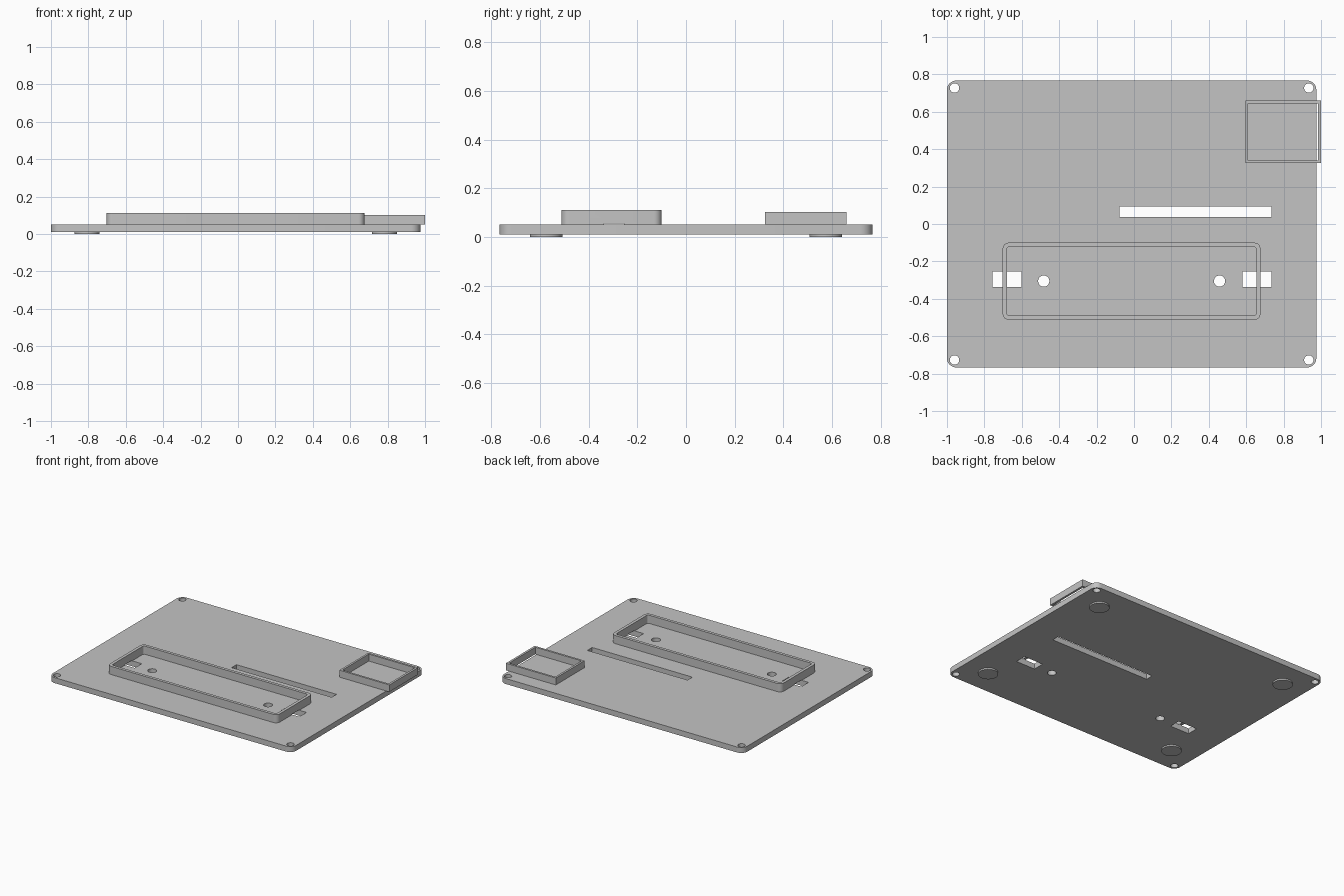
import bpy, bmesh, math

cube = bpy.data.objects.get("Cube")
if cube:
    bpy.data.objects.remove(cube, do_unlink=True)

grey = bpy.data.materials.new("plain grey")
grey.use_nodes = True
colour = (0.55, 0.55, 0.55, 1)
grey.diffuse_color = colour
grey.node_tree.nodes["Principled BSDF"].inputs["Base Color"].default_value = colour

PLATE_BOTTOM, PLATE_TOP = 0.011, 0.051
MID_X = -0.0125


def prism(name, x, y, z, r=0, steps=8):
    """Upright block over ranges x, y, z with corners rounded by r."""
    if r:
        corners = [(x[1] - r, y[1] - r), (x[0] + r, y[1] - r),
                   (x[0] + r, y[0] + r), (x[1] - r, y[0] + r)]
        outline = []
        for i, (cx, cy) in enumerate(corners):
            for s in range(steps + 1):
                a = math.pi / 2 * (i + s / steps)
                outline.append((cx + r * math.cos(a), cy + r * math.sin(a)))
    else:
        outline = [(x[0], y[0]), (x[1], y[0]), (x[1], y[1]), (x[0], y[1])]
    bm = bmesh.new()
    base = bm.faces.new([bm.verts.new((px, py, z[0])) for px, py in outline])
    new = bmesh.ops.extrude_face_region(bm, geom=[base])["geom"]
    verts = [v for v in new if isinstance(v, bmesh.types.BMVert)]
    bmesh.ops.translate(bm, verts=verts, vec=(0, 0, z[1] - z[0]))
    bmesh.ops.remove_doubles(bm, verts=bm.verts, dist=1e-5)
    bmesh.ops.recalc_face_normals(bm, faces=bm.faces)
    mesh = bpy.data.meshes.new(name)
    bm.to_mesh(mesh)
    bm.free()
    mesh.materials.append(grey)
    obj = bpy.data.objects.new(name, mesh)
    bpy.context.collection.objects.link(obj)
    return obj


def disc(name, cx, cy, r, z):
    # slightly under full radius keeps the four arcs distinct
    return prism(name, (cx - r, cx + r), (cy - r, cy + r), z, r * 0.999)


def activate(obj):
    bpy.ops.object.select_all(action="DESELECT")
    obj.select_set(True)
    bpy.context.view_layer.objects.active = obj


def cut(target, cutters):
    activate(target)
    for c in cutters:
        c.hide_render = True
        mod = target.modifiers.new("cut", "BOOLEAN")
        mod.operation, mod.solver, mod.object = "DIFFERENCE", "EXACT", c
        bpy.ops.object.modifier_apply(modifier=mod.name)
    for c in cutters:
        bpy.data.objects.remove(c, do_unlink=True)


def strap_slots():
    # a little taller than the plate, so they also notch the tray wall
    return [prism("strap_slot_cutter", x, (-0.338, -0.255), (-0.1, 0.055))
            for x in ((-0.757, -0.602), (0.58, 0.735))]


THROUGH = (-0.1, 0.2)

# Base plate with corner holes, cable slot, strap slots and screw holes
plate = prism("base_plate", (-1, 0.975), (-0.767, 0.767),
              (PLATE_BOTTOM, PLATE_TOP), 0.05)
cutters = [disc("corner_hole_cutter", MID_X + sx * 0.947, sy * 0.727, 0.025, THROUGH)
           for sx in (-1, 1) for sy in (-1, 1)]
cutters += [disc("screw_hole_cutter", MID_X + sx * 0.47, -0.305, 0.03, THROUGH)
            for sx in (-1, 1)]
cutters.append(prism("cable_slot_cutter", (-0.078, 0.735), (0.037, 0.093), THROUGH))
cut(plate, cutters + strap_slots())

# Long tray wall with rounded corners
tray = prism("long_tray_wall", (-0.702, 0.676), (-0.512, -0.1), (PLATE_TOP, 0.111), 0.032)
cut(tray, [prism("tray_cutter", (-0.68, 0.654), (-0.49, -0.122), THROUGH, 0.014)]
    + strap_slots())

# Small square-cornered wall overhanging the plate edge
box = prism("small_box_wall", (0.595, 1), (0.325, 0.659), (PLATE_TOP, 0.102))
cut(box, [prism("box_cutter", (0.61, 0.984), (0.34, 0.644), THROUGH)])

# Thin round feet
feet = [disc("foot", MID_X + sx * 0.795, sy * 0.575, 0.067, (0, PLATE_BOTTOM))
        for sx in (-1, 1) for sy in (-1, 1)]

for obj in [plate, tray, box] + feet:
    activate(obj)
    bpy.ops.object.shade_smooth_by_angle(angle=math.radians(30))
